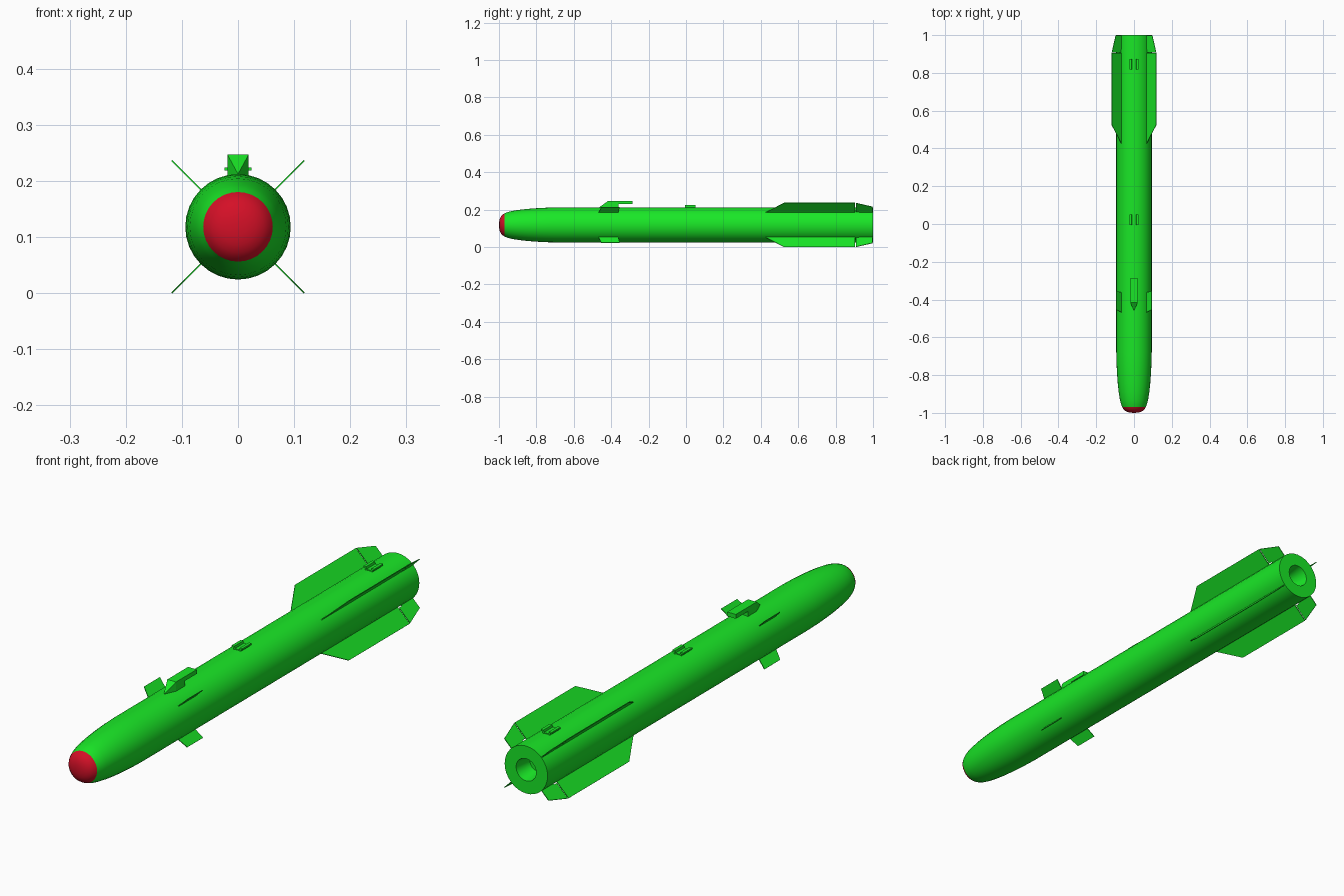
import bpy, bmesh, math
from mathutils import Matrix, Vector

if "Cube" in bpy.data.objects:
    bpy.data.objects.remove(bpy.data.objects["Cube"])

CZ = 0.118   # height of the body axis
R = 0.094    # body radius


def material(name, color):
    m = bpy.data.materials.new(name)
    m.diffuse_color = color
    m.use_nodes = True
    m.node_tree.nodes["Principled BSDF"].inputs["Base Color"].default_value = m.diffuse_color
    return m


GREEN = material("green_paint", (0.01, 0.8, 0.02, 1))
RED = material("red_glass", (0.66, 0.005, 0.02, 1))


def finish(name, bm, mat, smooth=None):
    bmesh.ops.recalc_face_normals(bm, faces=bm.faces)
    me = bpy.data.meshes.new(name)
    bm.to_mesh(me)
    bm.free()
    ob = bpy.data.objects.new(name, me)
    bpy.context.collection.objects.link(ob)
    ob.location = (0, 0, CZ)
    me.materials.append(mat)
    if smooth:
        bpy.ops.object.select_all(action='DESELECT')
        ob.select_set(True)
        bpy.context.view_layer.objects.active = ob
        bpy.ops.object.shade_smooth_by_angle(angle=math.radians(smooth))
    return ob


def lathe(name, profile, mat, sides=32):
    """Spin (radius, y) points around the long axis."""
    bm = bmesh.new()
    vs = [bm.verts.new((r, y, 0)) for r, y in profile]
    es = [bm.edges.new(p) for p in zip(vs, vs[1:])]
    bmesh.ops.spin(bm, geom=vs + es, cent=(0, 0, 0), axis=(0, 1, 0),
                   angle=2 * math.pi, steps=sides, use_merge=True)
    bmesh.ops.remove_doubles(bm, verts=bm.verts, dist=1e-5)
    return finish(name, bm, mat, 35)


def prism(bm, points, depth):
    """Add a solid by extruding an outline along a vector."""
    f = bm.faces.new([bm.verts.new(p) for p in points])
    ext = bmesh.ops.extrude_face_region(bm, geom=[f])
    vs = [v for v in ext['geom'] if isinstance(v, bmesh.types.BMVert)]
    bmesh.ops.translate(bm, verts=vs, vec=Vector(depth))


def fin_set(name, outline, t):
    """Four thin blades at the diagonals from a (radius, y) outline."""
    for i in range(4):
        bm = bmesh.new()
        prism(bm, [(r, y, -t / 2) for r, y in outline], (0, 0, t))
        bmesh.ops.rotate(bm, verts=bm.verts, cent=(0, 0, 0),
                         matrix=Matrix.Rotation(math.radians(45 + 90 * i), 3, 'Y'))
        finish(f"{name}_{i + 1}", bm, GREEN)


# Body with curved nose and recessed exhaust nozzle
lathe("body", [(0.062, -0.97), (0.069, -0.952), (0.075, -0.928), (0.081, -0.89),
               (0.086, -0.845), (0.09, -0.79), (0.0925, -0.74), (R, -0.68),
               (R, 1.0), (0.044, 1.0), (0.032, 0.93), (0, 0.93)], GREEN)

# Red seeker window
lathe("seeker_dome", [(0.062, -0.97), (0.056, -0.98), (0.046, -0.989),
                      (0.032, -0.996), (0.016, -0.999), (0, -1.0)], RED)

# Fins
fin_set("tail_fin", [(0.08, 0.405), (R, 0.425), (0.167, 0.525), (0.167, 0.904), (0.08, 0.904)], 0.003)
fin_set("tail_flap", [(0.08, 0.925), (0.098, 0.925), (0.098, 0.908), (0.166, 0.908),
                      (0.137, 0.998), (0.08, 0.998)], 0.003)
fin_set("front_fin", [(0.08, -0.47), (R, -0.468), (0.134, -0.453), (0.134, -0.355), (0.08, -0.365)], 0.003)

# Forward hanger: pointed front, overhanging rear
bm = bmesh.new()
rows = [(-0.462, 0.085, 0.001, 0.096), (-0.415, 0.085, 0.019, 0.129), (-0.36, 0.085, 0.019, 0.129)]
rings = []
for y, z0, hw, z1 in rows:
    rings.append([bm.verts.new(p) for p in
                  ((-hw, y, z0), (hw, y, z0), (hw, y, z1), (-hw, y, z1))])
for a, b in zip(rings, rings[1:]):
    for k in range(4):
        bm.faces.new((a[k], a[(k + 1) % 4], b[(k + 1) % 4], b[k]))
bm.faces.new(rings[0])
bm.faces.new(rings[-1])
prism(bm, [(-0.019, -0.36, 0.112), (0.019, -0.36, 0.112),
           (0.019, -0.36, 0.129), (-0.019, -0.36, 0.129)], (0, 0.075, 0))
finish("front_hanger", bm, GREEN)

# Small rail shoes: paired lips on a low block
for name, y in (("middle_shoe", -0.005), ("rear_shoe", 0.818)):
    bm = bmesh.new()
    prism(bm, [(-0.016, y, 0.088), (0.016, y, 0.088), (0.016, y, 0.1), (0.024, y, 0.1),
               (0.024, y, 0.106), (0.012, y, 0.106), (0.01, y, 0.097), (-0.01, y, 0.097),
               (-0.012, y, 0.106), (-0.024, y, 0.106), (-0.024, y, 0.1), (-0.016, y, 0.1)],
          (0, 0.056, 0))
    finish(name, bm, GREEN)
